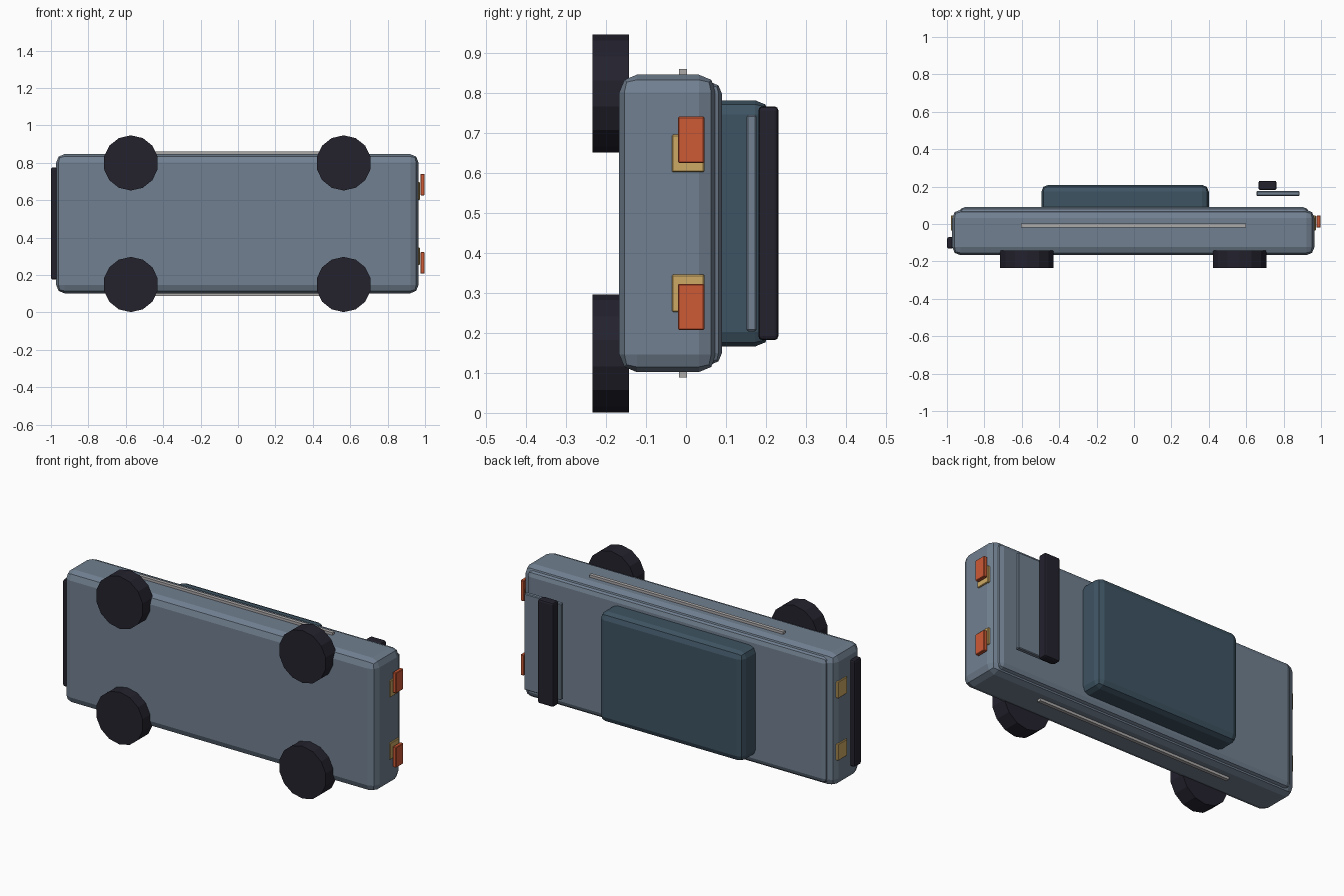
import bpy
import math

if "Cube" in bpy.data.objects:
    bpy.data.objects.remove(bpy.data.objects["Cube"])


def material(name, rgb):
    m = bpy.data.materials.new(name)
    m.diffuse_color = (*rgb, 1)
    m.use_nodes = True
    m.node_tree.nodes["Principled BSDF"].inputs["Base Color"].default_value = m.diffuse_color
    return m


SLATE = material("slate_paint", (0.165, 0.215, 0.28))
GLASS = material("dark_teal", (0.048, 0.087, 0.122))
BLACK = material("near_black", (0.017, 0.016, 0.027))
ORANGE = material("orange", (0.61, 0.10, 0.036))
YELLOW = material("amber", (0.61, 0.40, 0.13))
SILVER = material("silver_trim", (0.42, 0.40, 0.40))

MID = 0.474  # height of the car's centre line


def box(name, mat, x, y, z, bevel=0.0, segments=2):
    """Box from (min, max) ranges with rounded edges."""
    bpy.ops.mesh.primitive_cube_add(
        size=1, location=[(r[0] + r[1]) / 2 for r in (x, y, z)])
    ob = bpy.context.object
    ob.name = name
    ob.scale = [r[1] - r[0] for r in (x, y, z)]
    bpy.ops.object.transform_apply(location=False, rotation=False, scale=True)
    ob.data.materials.append(mat)
    if bevel:
        mod = ob.modifiers.new("bevel", 'BEVEL')
        mod.width = bevel
        mod.segments = segments
    return ob


def mirrored(z, side):
    """Height range measured from the centre line, flipped for side -1."""
    return tuple(sorted(MID + side * v for v in z))


# Body and upper deck
box("body", SLATE, (-0.972, 0.965), (-0.167, 0.076), (0.102, 0.846), 0.044)
box("deck", SLATE, (-0.935, 0.935), (0.03, 0.09), (0.12, 0.828), 0.035)

# Cabin
box("cabin", GLASS, (-0.495, 0.4), (0.05, 0.209), (0.166, 0.782), 0.036)

# Rear wing: flat panel and dark bar
box("wing_panel", SLATE, (0.655, 0.885), (0.151, 0.176), (0.204, 0.745), 0.004, 1)
box("wing_bar", BLACK, (0.665, 0.762), (0.181, 0.231), (0.182, 0.767), 0.01)

# Front bumper
box("front_bumper", BLACK, (-1.0, -0.965), (-0.131, -0.07), (0.175, 0.775), 0.01)

for side, label in ((1, "left"), (-1, "right")):
    # Side trim strips
    box(f"side_trim_{label}", SILVER, (-0.605, 0.6), (-0.018, 0.002),
        mirrored((0.35, 0.386), side))
    # Lamps on both ends
    lamp_z = mirrored((0.128, 0.222), side)
    box(f"front_lamp_{label}", YELLOW, (-0.979, -0.96), (-0.035, 0.046), lamp_z, 0.003, 1)
    box(f"rear_lamp_{label}", YELLOW, (0.955, 0.972), (-0.035, 0.046), lamp_z, 0.003, 1)
    box(f"tail_light_{label}", ORANGE, (0.976, 0.997), (-0.02, 0.046),
        mirrored((0.151, 0.267), side), 0.003, 1)
    # Wheels
    for x, end in ((-0.573, "front"), (0.565, "rear")):
        bpy.ops.mesh.primitive_cylinder_add(
            vertices=14, radius=0.1475, depth=0.092,
            location=(x, -0.188, MID + side * 0.325),
            rotation=(math.pi / 2, 0, 0))
        wheel = bpy.context.object
        wheel.name = f"wheel_{end}_{label}"
        wheel.data.materials.append(BLACK)
